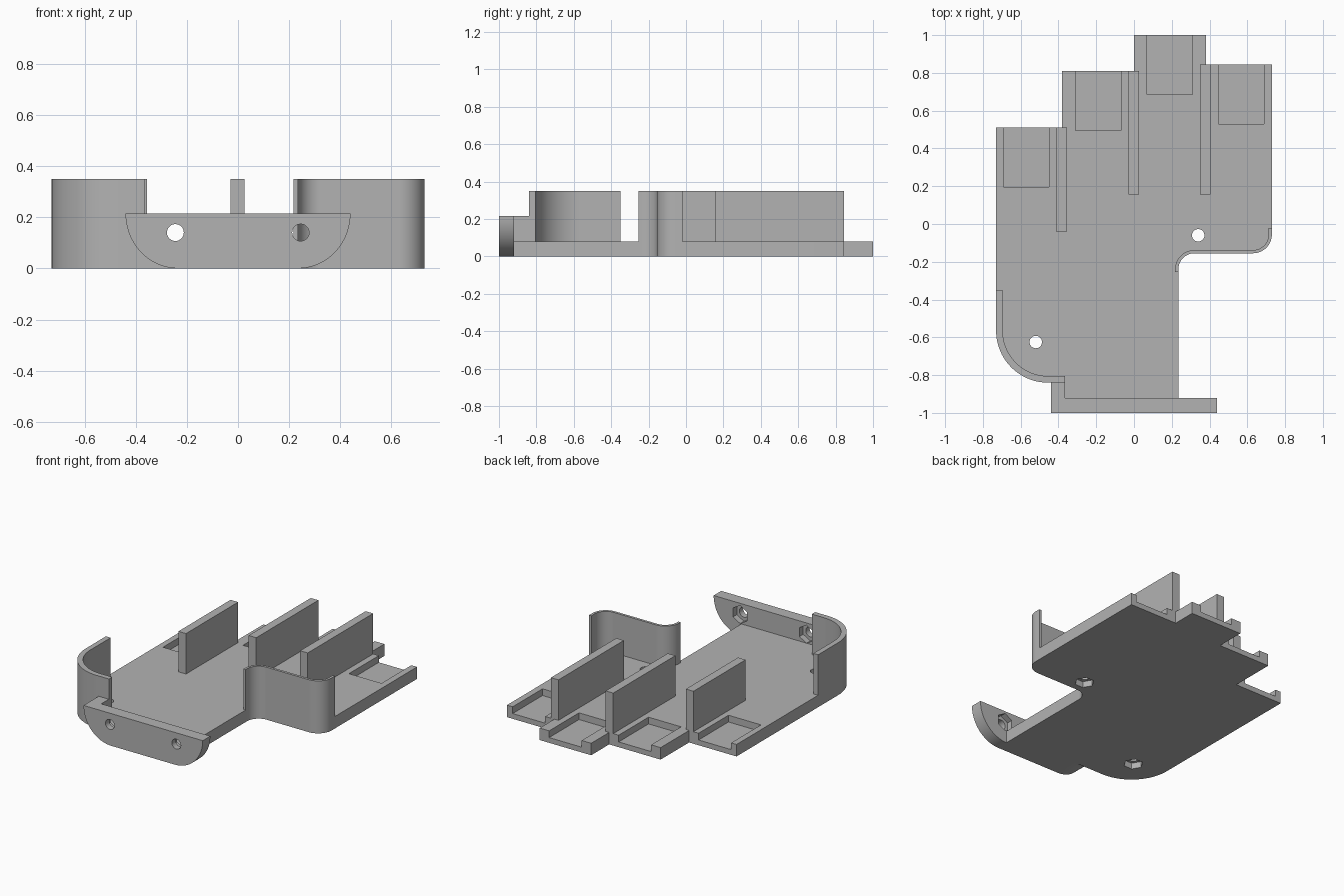
import bpy
import bmesh
from math import cos, sin, radians

if "Cube" in bpy.data.objects:
    bpy.data.objects.remove(bpy.data.objects["Cube"])

grey = bpy.data.materials.new("plain grey")
grey.use_nodes = True
colour = (0.45, 0.45, 0.45, 1)
grey.diffuse_color = colour
grey.node_tree.nodes["Principled BSDF"].inputs["Base Color"].default_value = colour

FLOOR, TOP, LIP = 0.08, 0.35, 0.215   # floor, wall and front panel heights
SIDE, BACK_FACE = 0.73, -0.92         # half width, rear of front panel


def arc(cx, cy, r, start, end, steps=20):
    angles = [radians(start + (end - start) * i / steps) for i in range(steps + 1)]
    return [(cx + r * cos(a), cy + r * sin(a)) for a in angles]


def prism(name, points, lo, hi, axis="z"):
    """Extrude an outline upwards, or an x-z outline along y."""
    def place(p, d):
        return (p[0], p[1], d) if axis == "z" else (p[0], d, p[1])
    bm = bmesh.new()
    rings = [[bm.verts.new(place(p, d)) for p in points] for d in (lo, hi)]
    for ring in rings:
        bm.faces.new(ring)
    for i in range(len(points)):
        j = (i + 1) % len(points)
        bm.faces.new((rings[0][i], rings[0][j], rings[1][j], rings[1][i]))
    bmesh.ops.recalc_face_normals(bm, faces=bm.faces)
    mesh = bpy.data.meshes.new(name)
    bm.to_mesh(mesh)
    bm.free()
    mesh.materials.append(grey)
    obj = bpy.data.objects.new(name, mesh)
    bpy.context.collection.objects.link(obj)
    return obj


def rect(x0, x1, y0, y1):
    return [(x0, y0), (x1, y0), (x1, y1), (x0, y1)]


def cut(target, *shape):
    """Subtract a prism from the target, then drop the cutter."""
    cutter = prism("cutter", *shape)
    cutter.hide_render = True
    mod = target.modifiers.new("cut", "BOOLEAN")
    mod.operation, mod.solver, mod.object = "DIFFERENCE", "EXACT", cutter
    bpy.context.view_layer.objects.active = target
    bpy.ops.object.modifier_apply(modifier=mod.name)
    bpy.data.objects.remove(cutter)


def circle(x, y, r, steps=32, turn=0):
    return arc(x, y, r, turn, turn + 360, steps)[:-1]


# Rounded corners shared by the floor and the walls
def big_corner(t):
    return arc(-0.455, -0.565, 0.275 - t, 180, 270)


def side_corners(t):
    return arc(0.63, -0.055, 0.1 - t, 0, -90) + arc(0.32, -0.24, 0.085 + t, 90, 180)


# Floor with stepped back edge
floor_outline = ([(-SIDE, 0.51), (-0.38, 0.51), (-0.38, 0.81), (0, 0.81), (0, 1), (0.38, 1),
                  (0.38, 0.845), (SIDE, 0.845)] + side_corners(0)
                 + [(0.235, BACK_FACE), (-0.235, BACK_FACE), (-0.235, -0.84)]
                 + big_corner(0)[::-1])
floor = prism("floor", floor_outline, 0, FLOOR)

# Open-backed pockets
for x, back in ((-0.57, 0.51), (-0.19, 0.81), (0.19, 1), (0.568, 0.845)):
    cut(floor, rect(x - 0.12, x + 0.12, back - 0.315, back + 0.1), 0.035, 0.2)

# Floor screw holes with hexagonal nut recesses underneath
for x, y in ((0.34, -0.06), (-0.52, -0.625)):
    cut(floor, circle(x, y, 0.033), -0.1, 0.2)
    cut(floor, circle(x, y, 0.06, 6), -0.1, 0.04)

# Front panel with rounded lower corners
left_curve = arc(-0.235, LIP, 0.205, 180, 270)
left_curve = [(x, LIP + (z - LIP) * LIP / 0.205) for x, z in left_curve]
right_curve = [(-x, z) for x, z in left_curve[::-1]]
panel = prism("front_panel", left_curve + right_curve, -1, BACK_FACE, "y")
for x in (-0.245, 0.245):
    cut(panel, circle(x, 0.14, 0.033), -1.1, -0.8, "y")
    cut(panel, circle(x, 0.14, 0.06, 6, 30), -0.96, -0.8, "y")

# Curved block joining the panel to the corner wall
joint = prism("panel_joint", left_curve + [(-0.235, FLOOR), (-0.365, FLOOR), (-0.365, LIP)],
              BACK_FACE, -0.84, "y")

# Corner wall and thin side wall
corner_wall = prism("corner_wall", [(-SIDE, -0.35)] + big_corner(0)
                    + [(-0.365, -0.84), (-0.365, -0.805)]
                    + big_corner(0.035)[::-1] + [(-SIDE + 0.035, -0.35)], FLOOR, TOP)
side_wall = prism("side_wall", [(SIDE, -0.02)] + side_corners(0)
                  + [(0.235, -0.255), (0.218, -0.255)]
                  + side_corners(0.017)[::-1] + [(SIDE - 0.017, -0.02)], FLOOR, TOP)

# Upright dividers between the bays
dividers = [prism("divider_" + name, rect(x - 0.028, x + 0.028, front, back), FLOOR, TOP)
            for name, x, front, back in (("right", -0.384, -0.04, 0.51),
                                         ("middle", -0.002, 0.155, 0.81),
                                         ("left", 0.378, 0.155, 0.845))]

# Smooth the curves, keep edges sharp
bpy.ops.object.select_all(action="DESELECT")
for obj in [floor, panel, joint, corner_wall, side_wall] + dividers:
    obj.select_set(True)
    bpy.context.view_layer.objects.active = obj
bpy.ops.object.shade_smooth_by_angle(angle=radians(30))
